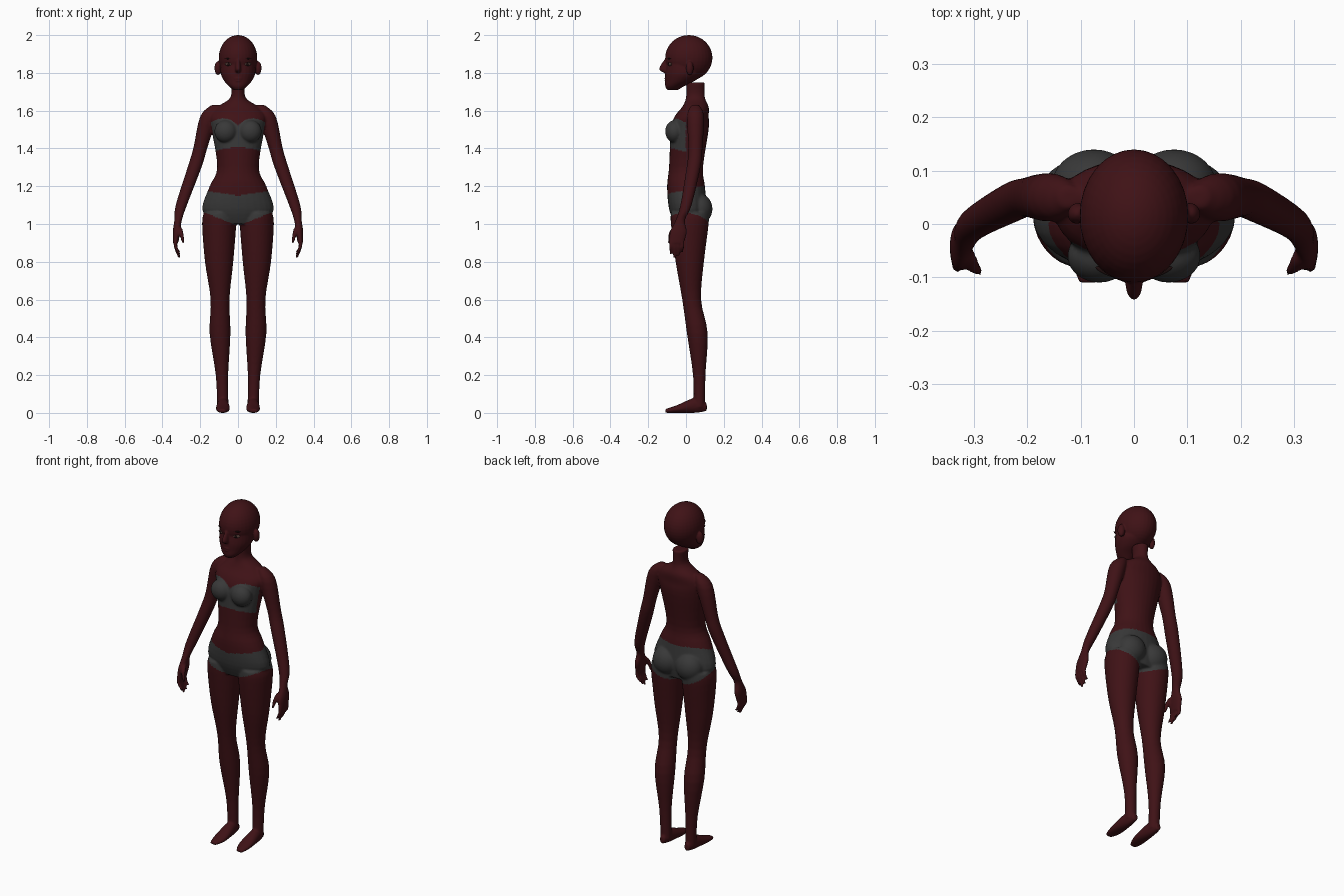
import bpy, bmesh, math
from mathutils import Matrix, Vector

if "Cube" in bpy.data.objects:
    bpy.data.objects.remove(bpy.data.objects["Cube"])


def material(name, color):
    mat = bpy.data.materials.new(name)
    mat.use_nodes = True
    mat.diffuse_color = (*color, 1)
    shader = mat.node_tree.nodes["Principled BSDF"]
    shader.inputs["Base Color"].default_value = (*color, 1)
    shader.inputs["Roughness"].default_value = 0.8
    return mat


skin = material("skin", (.05, .006, .008))
cloth = material("grey cloth", (.04, .04, .04))
eye_white = material("eye", (.09, .05, .04))
dark = material("iris and brow", (.012, .004, .004))


def blend(before, start, end, after, t):
    """Smooth curve value between start and end."""
    rise, fall = (end - before) / 2, (after - start) / 2
    ease = t * t * (3 - 2 * t)
    return (start + (end - start) * ease
            + rise * t * (1 - t) ** 2 - fall * t * t * (1 - t))


def loft(bm, rows, side=1, along_y=False, sides=28, steps=4):
    """Rows are centre x, y, z, half width and, if not round, half depth."""
    rows = [Vector((*row, row[-1])[:5]) for row in rows]
    last = len(rows) - 1
    sections = []
    for i in range(last):
        near = rows[max(i - 1, 0)], rows[i], rows[i + 1], rows[min(i + 2, last)]
        sections += [blend(*near, step / steps) for step in range(steps)]
    sections.append(rows[last])
    rings = []
    for x, y, z, width, depth in sections:
        ring = []
        for k in range(sides):
            angle = math.tau * k / sides
            across, out = width * math.cos(angle), depth * math.sin(angle)
            point = (x + across, y, z + out) if along_y else (x + across, y + out, z)
            ring.append(bm.verts.new((side * point[0], point[1], point[2])))
        rings.append(ring)
    faces = [bm.faces.new(rings[0]), bm.faces.new(rings[-1])]
    for low, high in zip(rings, rings[1:]):
        for k in range(sides):
            faces.append(bm.faces.new((low[k - 1], low[k], high[k], high[k - 1])))
    bmesh.ops.recalc_face_normals(bm, faces=faces)


def ball(bm, place, size, turn=0):
    matrix = (Matrix.Translation(place) @ Matrix.Rotation(turn, 4, "Z")
              @ Matrix.Diagonal((*size, 1)))
    bmesh.ops.create_uvsphere(bm, u_segments=32, v_segments=20, radius=1, matrix=matrix)


def finish(bm, name, mats, voxel=0):
    """Make the object; a voxel size merges its forms into one soft skin."""
    mesh = bpy.data.meshes.new(name)
    bm.to_mesh(mesh)
    bm.free()
    ob = bpy.data.objects.new(name, mesh)
    bpy.context.collection.objects.link(ob)
    if voxel:
        merge = ob.modifiers.new("merge", "REMESH")
        merge.mode, merge.voxel_size = "VOXEL", voxel
        soften = ob.modifiers.new("soften", "SMOOTH")
        soften.iterations = 4
        graph = bpy.context.evaluated_depsgraph_get()
        ob.data = bpy.data.meshes.new_from_object(ob.evaluated_get(graph))
        ob.modifiers.clear()
    ob.data.materials.clear()
    for mat in mats:
        ob.data.materials.append(mat)
    for face in ob.data.polygons:
        face.use_smooth = True
    return ob


# Torso and neck
bm = bmesh.new()
loft(bm, [(0, .05, 1.75, .04, .05), (0, .05, 1.67, .04, .05), (0, .05, 1.62, .11, .07),
          (0, .03, 1.57, .15, .09), (0, .02, 1.5, .14, .1), (0, 0, 1.3, .11, .09),
          (0, 0, 1.2, .15, .1), (0, .01, 1.08, .19, .1), (0, .02, 1, .14, .08)])

for side in (1, -1):
    # Bust and seat
    ball(bm, (side * .065, -.06, 1.49), (.06, .05, .06))
    ball(bm, (side * .075, .07, 1.08), (.08, .07, .08))
    # Leg and foot
    loft(bm, [(.1, .02, 1.06, .08, .1), (.1, .02, 1, .09, .1), (.1, .02, .8, .075),
              (.095, .03, .6, .05), (.095, .06, .42, .055), (.085, .07, .2, .033),
              (.08, .07, .03, .03)], side)
    loft(bm, [(.08, .11, .03, .015, .02), (.08, .05, .04, .03, .04),
              (.08, -.05, .02, .037, .02), (.085, -.11, .01, .02, .01)], side, along_y=True)
    # Arm and palm
    loft(bm, [(.12, .05, 1.63, .02), (.155, .05, 1.57, .045), (.2, .05, 1.4, .037),
              (.23, .04, 1.3, .037), (.3, 0, 1.1, .03), (.317, -.03, 1.02, .02, .025),
              (.325, -.04, .96, .02, .045), (.33, -.05, .9, .014, .04)], side)
    # Fingers and thumb
    for finger, length in enumerate((.07, .09, .08, .06)):
        y = .02 * finger - .08
        loft(bm, [(.33, y, .92, .01), (.33, y, .88, .01),
                  (.31, y, .91 - length, .007)], side, sides=12)
    loft(bm, [(.31, -.06, .98, .014), (.3, -.08, .95, .012),
              (.29, -.09, .9, .007)], side, sides=12)

body = finish(bm, "body", [skin, cloth], voxel=.006)

# Garments are coloured by where each face lies on the body
for face in body.data.polygons:
    x, y, z = abs(face.center.x), face.center.y, face.center.z
    back = max(0, y)
    neckline = 1.56 - 6 * (x - .08) ** 2
    waistband = 1.15 + .15 * x + .45 * back
    leg_line = .99 + .4 * x - .25 * back
    band = y < 0 and x < .16 and 1.38 - .3 * y < z < neckline
    briefs = x < .2 and leg_line < z < waistband
    face.material_index = int(band or briefs)

# Head: skull, jaw, nose, lips and ears
bm = bmesh.new()
ball(bm, (0, .015, 1.88), (.102, .125, .12))
loft(bm, [(0, -.01, 1.86, .09), (0, -.01, 1.8, .092, .1), (0, -.03, 1.76, .075, .08),
          (0, -.06, 1.73, .05), (0, -.07, 1.71, .025, .03)])
loft(bm, [(0, -.1, 1.87, .01, .015), (0, -.11, 1.82, .016, .033), (0, -.1, 1.8, .012, .015)])
for z, width in ((1.77, .026), (1.758, .02)):
    ball(bm, (0, -.1, z), (width, .014, .007))
for side in (1, -1):
    ball(bm, (side * .106, .02, 1.825), (.018, .02, .037), side * .4)
finish(bm, "head", [skin], voxel=.004)

# Eyes, irises and brows set on the face
features = {"eye": (eye_white, (.05, -.086, 1.846), (.02, .008, .009)),
            "iris": (dark, (.05, -.092, 1.846), (.008, .004, .008)),
            "brow": (dark, (.05, -.09, 1.875), (.024, .006, .003))}
for side, label in ((1, "left"), (-1, "right")):
    for part, (mat, (x, y, z), size) in features.items():
        bm = bmesh.new()
        ball(bm, (side * x, y, z), size, side * .4)
        finish(bm, f"{label}_{part}", [mat])
